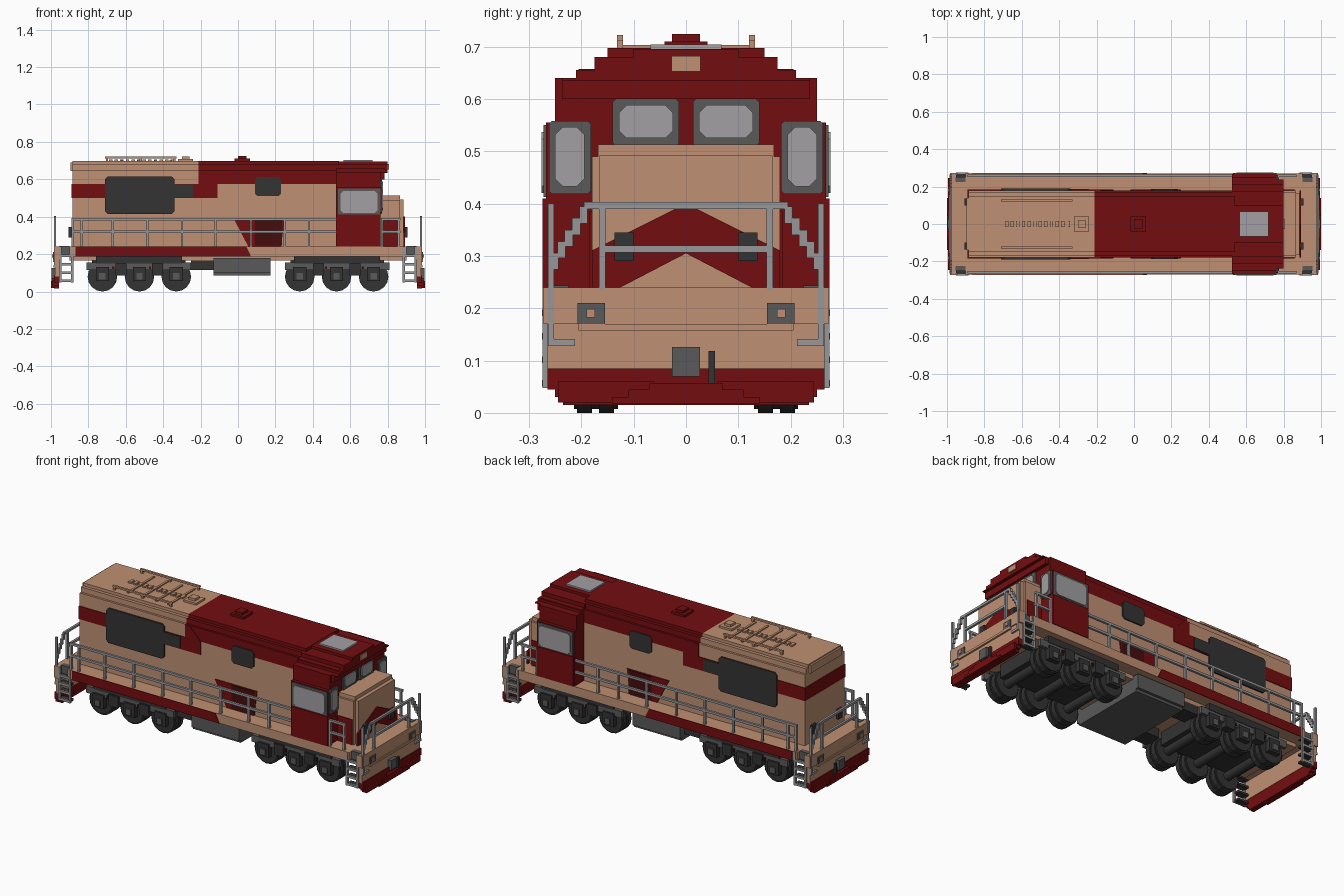
import bpy
import bmesh
import math
from mathutils import Matrix

cube = bpy.data.objects.get("Cube")
if cube:
    bpy.data.objects.remove(cube, do_unlink=True)


def material(name, *rgb):
    mat = bpy.data.materials.new(name)
    mat.use_nodes = True
    colour = (*rgb, 1)
    mat.diffuse_color = colour
    mat.node_tree.nodes["Principled BSDF"].inputs["Base Color"].default_value = colour
    return mat


red = material("deep red", .175, .004, .005)
beige = material("tan beige", .52, .28, .17)
charcoal = material("charcoal", .033, .033, .033)
iron = material("iron grey", .1, .1, .1)
silver = material("rail grey", .31, .31, .325)
glass = material("window glass", .36, .35, .36)
maroon = material("dark maroon", .06, .004, .004)


def finish(bm, name, mat, mirror):
    bmesh.ops.recalc_face_normals(bm, faces=bm.faces)
    mesh = bpy.data.meshes.new(name)
    bm.to_mesh(mesh)
    bm.free()
    mesh.materials.append(mat)
    obj = bpy.data.objects.new(name, mesh)
    bpy.context.collection.objects.link(obj)
    if mirror:
        mod = obj.modifiers.new("Mirror", "MIRROR")
        mod.use_axis = ["x" in mirror, "y" in mirror, False]
        mod.use_mirror_merge = False
    return obj


def span(value):
    return value if isinstance(value, tuple) else (-value, value)


def box(name, mat, x, y, z, mirror=""):
    """Box from ranges; a single number means a symmetric half size."""
    bm = bmesh.new()
    ranges = [span(x), span(y), span(z)]
    centre = [(a + b) / 2 for a, b in ranges]
    size = [b - a for a, b in ranges]
    bmesh.ops.create_cube(bm, size=1, matrix=Matrix.LocRotScale(centre, None, size))
    return finish(bm, name, mat, mirror)


def prism(name, mat, axis, points, depth, mirror=""):
    """Extrude a (y, z) outline along x, or an (x, z) outline along y."""
    bm = bmesh.new()
    rings = []
    for d in depth:
        rings.append([bm.verts.new((d, u, v) if axis == "x" else (u, d, v)) for u, v in points])
    low, high = rings
    bm.faces.new(low)
    bm.faces.new(high)
    for i in range(len(low)):
        bm.faces.new((low[i - 1], low[i], high[i], high[i - 1]))
    return finish(bm, name, mat, mirror)


def stepped(bottom, steps):
    right, z = [], bottom
    for half, top in steps:
        right += [(half, z), (half, top)]
        z = top
    return right + [(-half, z) for half, z in reversed(right)]


def rounded(u, v, cut=.014):
    (a, b), (c, d) = u, v
    return [(a + cut, c), (b - cut, c), (b, c + cut), (b, d - cut),
            (b - cut, d), (a + cut, d), (a, d - cut), (a, c + cut)]


def disc(name, mat, radius, x, y, z, mirror):
    bm = bmesh.new()
    a, b = y
    place = Matrix.Translation((x, (a + b) / 2, z)) @ Matrix.Rotation(math.pi / 2, 4, "X")
    bmesh.ops.create_cone(bm, cap_ends=True, segments=16, radius1=radius,
                          radius2=radius, depth=b - a, matrix=place)
    return finish(bm, name, mat, mirror)


# Underframe, deck and long hood
box("underframe", beige, x=.9, y=.2, z=(.165, .19))
box("deck", beige, x=.9, y=.27, z=(.187, .24))
box("hood_body", beige, x=(-.885, .54), y=.18, z=(.23, .575))
hood_roof = stepped(.575, [(.18, .65), (.168, .68), (.15, .697)])
prism("hood_roof_rear", beige, "x", hood_roof, (-.885, -.21))
prism("hood_roof_front", red, "x", hood_roof, (-.21, .54))

# Painted bands on the hood sides, rear and deck edge
side = (.179, .184)
prism("side_band", red, "y", [(-.889, .5), (-.11, .5), (-.15, .575), (-.889, .575)], side, "y")
prism("roof_paint_edge", red, "y", [(-.21, .648), (-.21, .575), (-.11, .5), (-.11, .575), (-.18, .648)], side, "y")
prism("lower_swoosh", red, "y", [(-.02, .385), (.25, .385), (.23, .24), (.055, .24)], side, "y")
prism("deck_edge_band", red, "y", [(-.87, .187), (.07, .187), (.045, .24), (-.87, .24)], (.269, .274), "y")
box("rear_band", red, x=(-.889, -.884), y=.18, z=(.5, .575))
box("rear_cap", beige, x=(-.895, -.86), y=.14, z=(.645, .69))

# Side grilles, hood window and access door
prism("side_grille", charcoal, "y", rounded((-.71, -.34), (.415, .615)), (.18, .189), "y")
box("grille_extension", charcoal, x=(-.35, -.24), y=(.18, .188), z=(.505, .572), mirror="y")
prism("hood_window", charcoal, "y", rounded((.09, .23), (.51, .612)), (.18, .188), "y")
box("access_door", maroon, x=(.09, .235), y=(.18, .187), z=(.245, .38), mirror="y")

# Roof equipment
box("roof_rail", beige, x=(-.71, -.33), y=(.12, .132), z=(.712, .722), mirror="y")
for x in (-.7, -.52, -.34):
    box("roof_rail_post", beige, x=(x - .006, x + .006), y=(.12, .132), z=(.69, .722), mirror="y")
for x in (-.62, -.53, -.44, -.36):
    box("roof_rib", beige, x=(x - .006, x + .006), y=.12, z=(.69, .703))
for i in range(12):
    x = -.69 + i * .03
    box("roof_vent", beige, x=(x, x + .018), y=.017, z=(.69, .706))
box("exhaust_base", beige, x=(-.32, -.24), y=.04, z=(.69, .708))
box("exhaust_stack", beige, x=(-.3, -.26), y=.022, z=(.7, .722))
box("horn_base", red, x=(-.02, .064), y=.041, z=(.69, .71))
box("horn_top", red, x=(0, .045), y=.027, z=(.7, .724))

# Cab with stepped arched roof
prism("cab_shell", red, "x", stepped(.24, [(.268, .555), (.25, .64)]), (.525, .762))
prism("cab_roof", red, "x", stepped(.635, [(.237, .64), (.21, .655), (.175, .68), (.1, .695)]), (.525, .8))
prism("cab_eaves", red, "x", stepped(.6, [(.237, .64), (.205, .657)]), (.525, .782))
box("cab_lower_side", red, x=(.53, .762), y=.274, z=(.24, .41))
box("roof_hatch", glass, x=(.565, .72), y=.068, z=(.69, .704))
box("headlight", beige, x=(.8, .806), y=.028, z=(.652, .682))

# Cab windows: frame plate with a glass plate on top
for name, u, v in (("corner", (.182, .262), (.418, .558)), ("front", (.013, .14), (.51, .6))):
    prism(name + "_window_frame", iron, "x", rounded(u, v, .006), (.762, .769), "y")
    (a, b), (c, d) = u, v
    prism(name + "_window_glass", glass, "x", rounded((a + .012, b - .012), (c + .015, d - .012)), (.766, .774), "y")
box("side_window_frame", iron, x=(.535, .758), y=(.266, .272), z=(.413, .55), mirror="y")
prism("side_window_glass", glass, "y", rounded((.548, .745), (.42, .537)), (.27, .276), "y")

# Short nose with its chevron
prism("nose", beige, "x", stepped(.24, [(.18, .49), (.168, .513)]), (.755, .865))
box("nose_front", beige, x=(.86, .886), y=.165, z=(.24, .492))
box("nose_side_paint", red, x=(.765, .858), y=(.178, .184), z=(.24, .385), mirror="y")
prism("nose_chevron", red, "x", [(0, .4), (.18, .31), (.18, .24), (.125, .24), (0, .305),
                                 (-.125, .24), (-.18, .24), (-.18, .31)], (.884, .892))
box("cable_rack", charcoal, x=(.89, .905), y=(.1, .137), z=(.29, .345), mirror="xy")

# End platforms and pilots, the same at both ends
box("end_platform", beige, x=(.895, .972), y=.23, z=(.187, .24), mirror="x")
box("end_beam", beige, x=(.955, .984), y=.272, z=(.17, .24), mirror="x")
box("end_plate", beige, x=(.955, .978), y=.265, z=(.08, .172), mirror="x")
box("end_ledge", beige, x=(.98, .99), y=.205, z=(.157, .17), mirror="x")
pilot = stepped(.015, [(.235, .03), (.25, .045), (.265, .085)])
prism("pilot", red, "x", pilot, (.957, .985), "x")
prism("pilot_blade", red, "x", stepped(.018, [(.14, .03), (.11, .045), (.07, .057)]), (.98, 1), "x")
box("pilot_wing", red, x=(.98, .994), y=(.06, .245), z=(.02, .06), mirror="xy")
box("coupler", iron, x=(.97, .998), y=.027, z=(.07, .126), mirror="x")
box("brake_hose", charcoal, x=(.984, .996), y=(.043, .055), z=(.038, .118), mirror="x")
box("marker_lamp", iron, x=(.98, .99), y=(.155, .207), z=(.17, .21), mirror="xy")
box("marker_lens", beige, x=(.988, .994), y=(.174, .19), z=(.182, .199), mirror="xy")

# Corner steps with ladder rails
box("step_well", iron, x=(.9, .955), y=(.225, .252), z=(.187, .243), mirror="xy")
for z in (.05, .095, .14, .185):
    box("step_tread", charcoal, x=(.885, .952), y=(.235, .274), z=(z, z + .012), mirror="xy")
    box("step_edge", silver, x=(.885, .952), y=(.268, .275), z=(z, z + .013), mirror="xy")
for x in (.88, .945):
    box("ladder_rail", silver, x=(x, x + .012), y=(.262, .274), z=(.048, .24), mirror="xy")

# Side railings
rail = (.252, .265)
for z in (.313, .38):
    box("side_rail", silver, x=(-.885, .53), y=rail, z=(z, z + .013), mirror="y")
    box("nose_rail", silver, x=(.765, .87), y=rail, z=(z, z + .013), mirror="y")
for x in (-.885, -.835, -.67, -.485, -.3, -.12, .07, .25, .38, .77, .86):
    box("side_rail_post", silver, x=(x - .006, x + .006), y=rail, z=(.235, .393), mirror="y")

# End railings with stair-stepped sloping ends
end = (.972, .985)
for z, half in ((.307, .165), (.39, .195)):
    box("end_rail", silver, x=end, y=half, z=(z, z + .013), mirror="x")
box("end_rail_post", silver, x=end, y=(.154, .166), z=(.235, .4), mirror="xy")
for i in range(5):
    y, z = .188 + i * .014, .362 - i * .022
    box("end_rail_slope", silver, x=end, y=(y, y + .016), z=(z, z + .032), mirror="xy")
box("corner_post", silver, x=end, y=(.252, .264), z=(.128, .4), mirror="xy")
box("corner_foot", silver, x=(.977, .987), y=(.212, .264), z=(.128, .141), mirror="xy")

# Fuel tank
prism("fuel_tank", iron, "x", stepped(.085, [(.225, .1), (.24, .18)]), (-.13, .175))
box("air_tank", charcoal, x=(-.25, -.13), y=(.1, .2), z=(.115, .165), mirror="y")

# Trucks with three axles each
box("truck_bolster", charcoal, x=(.28, .78), y=.12, z=(.09, .17), mirror="x")
box("truck_frame", iron, x=(.25, .81), y=(.212, .232), z=(.115, .155), mirror="xy")
box("truck_frame_top", charcoal, x=(.3, .76), y=(.19, .235), z=(.15, .188), mirror="xy")
for x in (.33, .527, .725):
    disc("wheel_tread", charcoal, .072, x, (.13, .214), .079, "xy")
    disc("wheel_inner_rim", charcoal, .079, x, (.138, .166), .079, "xy")
    disc("wheel_outer_rim", charcoal, .079, x, (.18, .208), .079, "xy")
    disc("axle", charcoal, .025, x, (-.13, .13), .079, "x")
    box("axle_box", charcoal, x=(x - .035, x + .035), y=(.21, .242), z=(.055, .13), mirror="xy")
    box("axle_cap", iron, x=(x - .017, x + .017), y=(.24, .25), z=(.065, .1), mirror="xy")
for x in (.43, .626):
    box("spring_pack", charcoal, x=(x - .03, x + .03), y=(.2, .245), z=(.085, .15), mirror="xy")
    box("spring_band", maroon, x=(x + .035, x + .047), y=(.225, .24), z=(.12, .135), mirror="xy")
